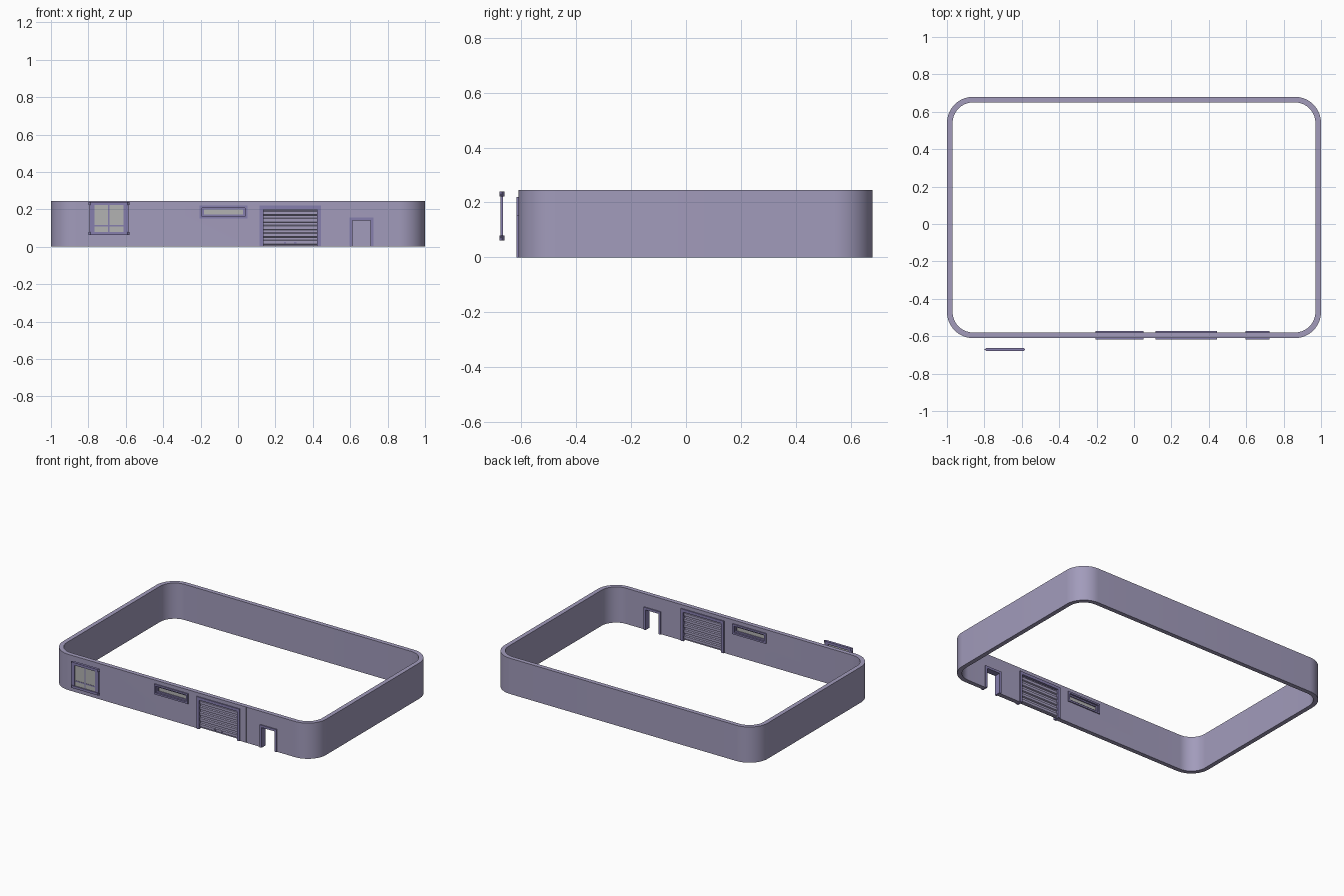
import bpy, bmesh, math

if "Cube" in bpy.data.objects:
    bpy.data.objects.remove(bpy.data.objects["Cube"])

H, T = 0.245, 0.03            # wall height and thickness
Y0, Y1 = -0.61, 0.68          # outer front and back of the wall
YM = Y0 + T / 2               # middle of the front wall


def material(name, rgb):
    m = bpy.data.materials.new(name)
    m.diffuse_color = (*rgb, 1)
    m.use_nodes = True
    m.node_tree.nodes["Principled BSDF"].inputs["Base Color"].default_value = m.diffuse_color
    return m


WALL = material("wall_lilac", (0.36, 0.33, 0.50))
TRIM = material("trim_purple", (0.24, 0.21, 0.42))
GLASS = material("pane_grey", (0.45, 0.45, 0.45))


def finish(name, bm, mat):
    bmesh.ops.recalc_face_normals(bm, faces=bm.faces)
    me = bpy.data.meshes.new(name)
    bm.to_mesh(me)
    bm.free()
    ob = bpy.data.objects.new(name, me)
    bpy.context.collection.objects.link(ob)
    if mat:
        me.materials.append(mat)
    return ob


def add_box(bm, x0, x1, y0, y1, z0, z1):
    vs = bmesh.ops.create_cube(bm, size=1)["verts"]
    for v in vs:
        v.co = (x1 if v.co.x > 0 else x0, y1 if v.co.y > 0 else y0, z1 if v.co.z > 0 else z0)


def boxes(name, mat, items):
    bm = bmesh.new()
    for b in items:
        add_box(bm, *b)
    return finish(name, bm, mat)


def prism_x(bm, profile, x0, x1):
    """Extrude a (y, z) profile along x."""
    f = bm.faces.new([bm.verts.new((x0, y, z)) for y, z in profile])
    ext = bmesh.ops.extrude_face_region(bm, geom=[f])["geom"]
    bmesh.ops.translate(bm, vec=(x1 - x0, 0, 0),
                        verts=[g for g in ext if isinstance(g, bmesh.types.BMVert)])


def frame(name, x0, x1, z0, z1, w, y0, y1, sill=True):
    """Rectangular surround, open at the floor when sill is False."""
    items = [(x0, x0 + w, y0, y1, z0, z1), (x1 - w, x1, y0, y1, z0, z1),
             (x0 + w, x1 - w, y0, y1, z1 - w, z1)]
    if sill:
        items.append((x0 + w, x1 - w, y0, y1, z0, z0 + w))
    return boxes(name, TRIM, items)


# perimeter wall: rounded rectangle ring
def ring(inset, z, n=16):
    r, pts = 0.14, []
    for i, (cx, cy) in enumerate([(1 - r, Y1 - r), (r - 1, Y1 - r), (r - 1, Y0 + r), (1 - r, Y0 + r)]):
        for k in range(n + 1):
            a = math.pi / 2 * (i + k / n)
            pts.append((cx + (r - inset) * math.cos(a), cy + (r - inset) * math.sin(a), z))
    return pts


bm = bmesh.new()
loops = [[bm.verts.new(p) for p in ring(i, z)] for i, z in ((0, 0), (0, H), (T, H), (T, 0))]
n = len(loops[0])
for a in range(4):
    A, B = loops[a], loops[(a + 1) % 4]
    for k in range(n):
        bm.faces.new((A[k], A[(k + 1) % n], B[(k + 1) % n], B[k]))
wall = finish("perimeter_wall", bm, WALL)

# openings: high window, garage door, doorway, plus the thin wall joint
openings = [(-0.20, 0.045, 0.155, 0.215), (0.12, 0.435, -0.05, 0.215), (0.60, 0.72, -0.05, 0.15)]
cutter = boxes("opening_cutter", None,
               [(x0, x1, Y0 - 0.05, Y0 + 0.08, z0, z1) for x0, x1, z0, z1 in openings]
               + [(0.4895, 0.4905, Y0 - 0.05, Y0 + 0.002, -0.05, H + 0.05)])
mod = wall.modifiers.new("openings", "BOOLEAN")
mod.operation, mod.object, mod.solver = "DIFFERENCE", cutter, "EXACT"
bpy.context.view_layer.objects.active = wall
wall.select_set(True)
bpy.ops.object.modifier_apply(modifier=mod.name)
bpy.data.objects.remove(cutter)
bpy.ops.object.shade_smooth_by_angle(angle=math.radians(30))

# surrounds poke out on both faces of the wall
F0, F1 = YM - 0.022, YM + 0.022
frame("doorway_frame", 0.595, 0.725, 0, 0.155, 0.016, F0, F1, sill=False)
frame("garage_frame", 0.115, 0.443, 0, 0.22, 0.02, F0, F1, sill=False)
frame("high_window_frame", -0.205, 0.05, 0.15, 0.22, 0.012, F0, F1)
frame("high_window_sash", -0.193, 0.038, 0.162, 0.208, 0.010, YM - 0.010, YM + 0.010)
boxes("high_window_pane", GLASS, [(-0.183, 0.028, YM - 0.003, YM + 0.003, 0.172, 0.198)])

# garage door: thin sheet with bevelled horizontal ribs on both sides
bm = bmesh.new()
add_box(bm, 0.135, 0.423, YM - 0.004, YM + 0.004, 0.004, 0.20)
ribs, pitch = 5, 0.196 / 5
for i in range(ribs):
    z = 0.004 + (i + 0.5) * pitch
    for s in (-1, 1):
        prism_x(bm, [(YM + s * 0.004, z - 0.013), (YM + s * 0.012, z - 0.009),
                     (YM + s * 0.012, z + 0.009), (YM + s * 0.004, z + 0.013)], 0.135, 0.423)
finish("garage_door", bm, WALL)
boxes("garage_handle", TRIM, [(x, x + 0.012, YM - 0.016, YM - 0.011, 0.018, 0.026) for x in (0.245, 0.30)])

# loose window standing in front of the wall
WX, WY = -0.69, -0.671
boxes("loose_window_frame", TRIM,
      [(WX - 0.105, WX - 0.077, WY - 0.005, WY + 0.005, 0.07, 0.23),
       (WX + 0.077, WX + 0.105, WY - 0.005, WY + 0.005, 0.07, 0.23)])
boxes("loose_window_bars", TRIM,
      [(WX - 0.004, WX + 0.004, WY - 0.004, WY + 0.004, 0.075, 0.225),
       (WX - 0.077, WX + 0.077, WY - 0.004, WY + 0.004, 0.109, 0.117)])
boxes("loose_window_pane", GLASS, [(WX - 0.08, WX + 0.08, WY - 0.002, WY + 0.002, 0.075, 0.225)])

# lintel and sill with pointed ends
for name, z0, z1 in (("loose_window_sill", 0.062, 0.079), ("loose_window_lintel", 0.222, 0.24)):
    bm = bmesh.new()
    outline = [(-0.11, 0), (-0.098, -0.009), (0.098, -0.009), (0.11, 0), (0.098, 0.009), (-0.098, 0.009)]
    f = bm.faces.new([bm.verts.new((WX + x, WY + y, z0)) for x, y in outline])
    ext = bmesh.ops.extrude_face_region(bm, geom=[f])["geom"]
    bmesh.ops.translate(bm, vec=(0, 0, z1 - z0),
                        verts=[g for g in ext if isinstance(g, bmesh.types.BMVert)])
    finish(name, bm, TRIM)
